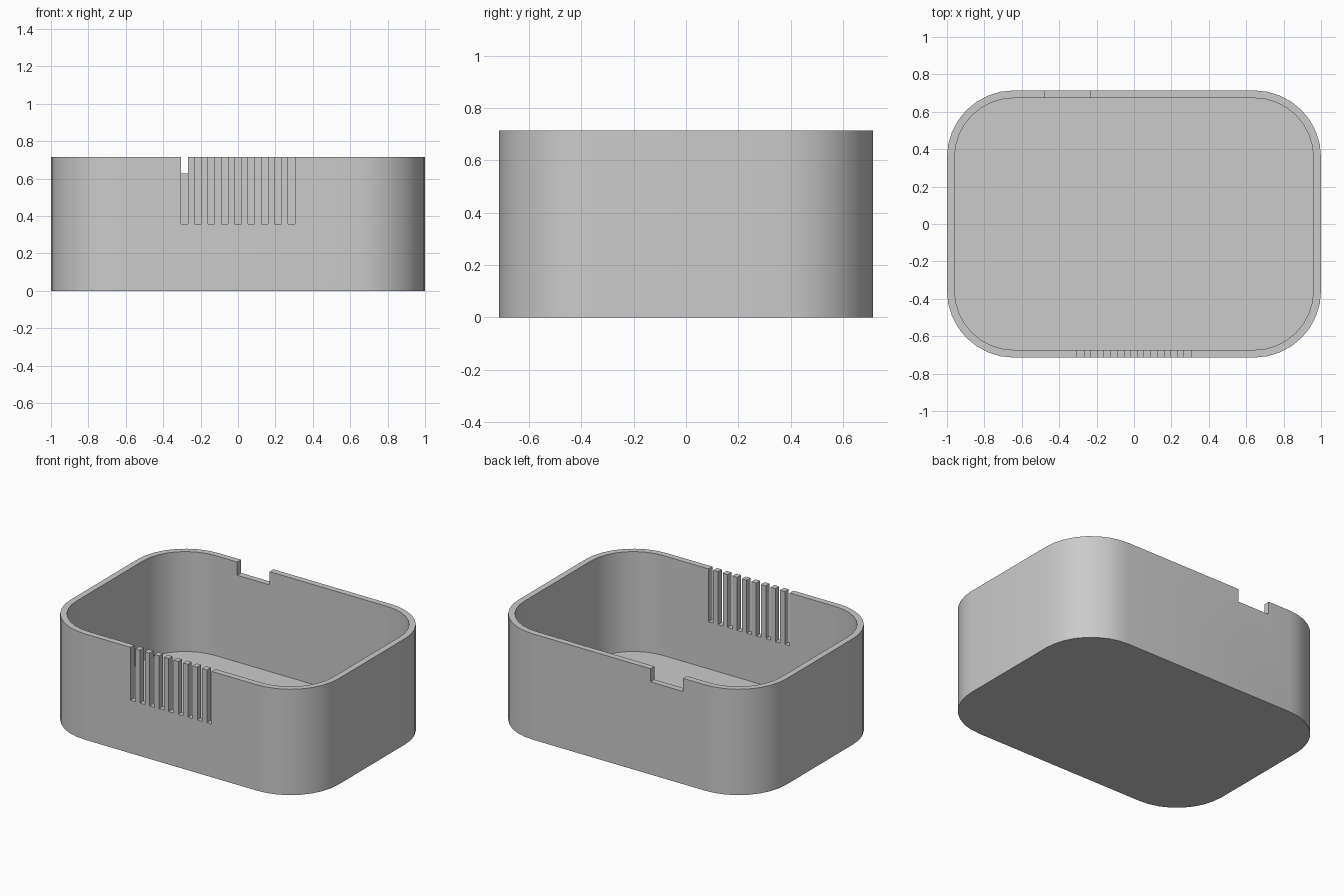
import bpy, bmesh, math

cube = bpy.data.objects.get("Cube")
if cube:
    bpy.data.objects.remove(cube, do_unlink=True)

HX, HY, H = 1.0, 0.714, 0.715
RADIUS, WALL, FLOOR = 0.357, 0.041, 0.04
CORNER_STEPS = 8

grey = bpy.data.materials.new("grey plastic")
grey.use_nodes = True
COLOUR = (0.6, 0.6, 0.6, 1)
grey.diffuse_color = COLOUR
grey.node_tree.nodes["Principled BSDF"].inputs["Base Color"].default_value = COLOUR


def new_object(name, bm):
    bmesh.ops.recalc_face_normals(bm, faces=bm.faces)
    mesh = bpy.data.meshes.new(name)
    bm.to_mesh(mesh)
    bm.free()
    mesh.materials.append(grey)
    obj = bpy.data.objects.new(name, mesh)
    bpy.context.collection.objects.link(obj)
    return obj


def rounded_prism(name, inset, z0, z1):
    """Rounded rectangle extruded between two heights."""
    bm = bmesh.new()
    r = RADIUS - inset
    ring = []
    for quarter, (sx, sy) in enumerate([(1, 1), (-1, 1), (-1, -1), (1, -1)]):
        for i in range(CORNER_STEPS + 1):
            a = (quarter + i / CORNER_STEPS) * math.pi / 2
            ring.append(bm.verts.new((sx * (HX - RADIUS) + r * math.cos(a),
                                      sy * (HY - RADIUS) + r * math.sin(a), z0)))
    base = bm.faces.new(ring)
    top = bmesh.ops.extrude_face_region(bm, geom=[base])["geom"]
    moved = [v for v in top if isinstance(v, bmesh.types.BMVert)]
    bmesh.ops.translate(bm, verts=moved, vec=(0, 0, z1 - z0))
    return new_object(name, bm)


def wall_cutter(name, x0, x1, side, z0):
    """Block that cuts down through the front or back wall from the rim."""
    bm = bmesh.new()
    bmesh.ops.create_cube(bm, size=1)
    top = H + 0.1
    bmesh.ops.scale(bm, verts=bm.verts, vec=(x1 - x0, 0.2, top - z0))
    bmesh.ops.translate(bm, verts=bm.verts,
                        vec=((x0 + x1) / 2, side * HY, (z0 + top) / 2))
    return new_object(name, bm)


def cut(target, cutter):
    mod = target.modifiers.new("cut", 'BOOLEAN')
    mod.operation, mod.solver, mod.object = 'DIFFERENCE', 'EXACT', cutter
    bpy.context.view_layer.objects.active = target
    bpy.ops.object.modifier_apply(modifier=mod.name)
    bpy.data.objects.remove(cutter, do_unlink=True)


# Open tray: outer shell with the inside hollowed out
tray = rounded_prism("open_tray", 0, 0, H)
cut(tray, rounded_prism("hollow", WALL, FLOOR, H + 0.1))

# Row of nine vent slots in the front wall
SLOT, PITCH = 0.0357, 0.0714
for i in range(-4, 5):
    x = i * PITCH
    cut(tray, wall_cutter("slot", x - SLOT / 2, x + SLOT / 2, -1, H / 2))

# Cable notch in the back wall
cut(tray, wall_cutter("notch", -0.477, -0.235, 1, 0.626))

# Smooth corners, sharp rims
bpy.ops.object.select_all(action='DESELECT')
tray.select_set(True)
bpy.context.view_layer.objects.active = tray
bpy.ops.object.shade_smooth_by_angle(angle=math.radians(30))
